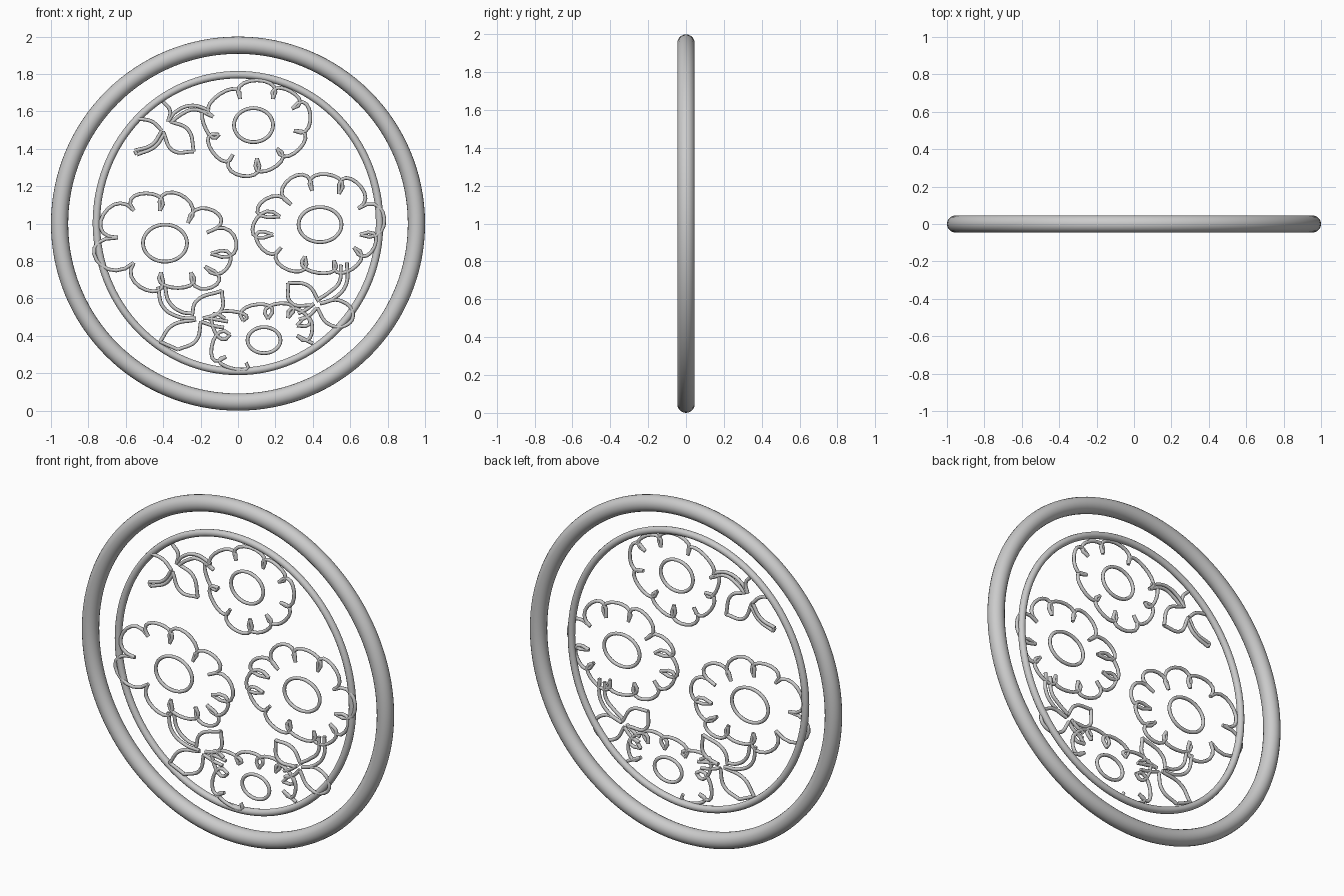
import bpy, math
from mathutils import Vector

if "Cube" in bpy.data.objects:
    bpy.data.objects.remove(bpy.data.objects["Cube"])

S = 187.0       # sketch steps per unit
WIRE = 0.01     # wire radius
Y = -0.034      # flower work sits slightly forward of the inner ring


def P(p):
    # sketch point (x right, y down) to world
    return Vector(((p[0] - 238) / S, Y, (412 - p[1]) / S))


def finish(ob):
    bpy.ops.object.select_all(action='DESELECT')
    bpy.context.view_layer.objects.active = ob
    ob.select_set(True)
    if ob.type == 'CURVE':
        bpy.ops.object.convert(target='MESH')
    bpy.ops.object.shade_smooth_by_angle(angle=math.radians(50))


def wire(name):
    cu = bpy.data.curves.new(name, 'CURVE')
    cu.dimensions = '3D'
    cu.bevel_depth = WIRE
    cu.bevel_resolution = 2
    cu.resolution_u = 10
    cu.use_fill_caps = True
    ob = bpy.data.objects.new(name, cu)
    bpy.context.collection.objects.link(ob)
    return ob


def path(cu, pts):
    # smooth line through a few points
    sp = cu.splines.new('BEZIER')
    sp.bezier_points.add(len(pts) - 1)
    for b, p in zip(sp.bezier_points, pts):
        b.co = P(p)
        b.handle_left_type = b.handle_right_type = 'AUTO'


def petal(cu, a, t, b):
    # round lobe from notch a over tip t to notch b
    a, t, b = P(a), P(t), P(b)
    d = t - (a + b) / 2
    d *= (1 - 0.009 / d.length) * 4 / 3
    # narrow petals get a wider belly
    w = (b - a).normalized() * max(0.25 * (b - a).length, 0.17 - 0.5 * (b - a).length)
    sp = cu.splines.new('BEZIER')
    sp.bezier_points.add(1)
    for q, co, h in zip(sp.bezier_points, (a, b), (a + d - w, b + d + w)):
        q.handle_left_type = q.handle_right_type = 'FREE'
        q.co = co
        q.handle_right = h
        q.handle_left = h


def ring(name, cx, cz, rx, rz, r, y=0.0, seg=128, sides=20):
    # elliptical hoop with a round section
    verts, faces = [], []
    for i in range(seg):
        a = 2 * math.pi * i / seg
        n = Vector((math.cos(a) * rz, 0, math.sin(a) * rx)).normalized()
        c = Vector((cx + rx * math.cos(a), y, cz + rz * math.sin(a)))
        for j in range(sides):
            b = 2 * math.pi * j / sides
            verts.append(c + n * (r * math.cos(b)) + Vector((0, r * math.sin(b), 0)))
            k, m = (i + 1) % seg, (j + 1) % sides
            faces.append((i * sides + j, i * sides + m, k * sides + m, k * sides + j))
    me = bpy.data.meshes.new(name)
    me.from_pydata(verts, [], faces)
    ob = bpy.data.objects.new(name, me)
    bpy.context.collection.objects.link(ob)
    finish(ob)


def flower(name, eye, pts, closed=True, tail=None):
    # pts alternate notch, tip, notch, tip ...
    ob = wire(name + "_petals")
    if closed:
        pts = pts + [pts[0]]
    for i in range(0, len(pts) - 2, 2):
        petal(ob.data, *pts[i:i + 3])
    if tail:
        path(ob.data, [pts[-1], tail])
    finish(ob)
    c = P(eye[:2])
    ring(name + "_eye", c.x, c.z, eye[2] / S, eye[3] / S, WIRE, Y, 40, 8)


def sprig(name, paths):
    ob = wire(name)
    for p in paths:
        path(ob.data, p)
    finish(ob)


# hoops
ring("outer_hoop", 0, 1.0, 0.954, 0.954, 0.046)
ring("inner_hoop", 0, 1.003, 0.757, 0.793, 0.02, -0.023, 128, 12)

# flowers
flower("top_flower", (253.5, 126.5, 19.5, 17),
       [(213, 118), (219, 94), (240, 100), (257, 80), (273, 100), (291, 91),
        (292, 110), (312, 116), (294, 132), (301, 151), (277, 150), (272, 172),
        (257, 160), (242, 179), (233, 156), (211, 154), (219, 136), (202, 125)])
flower("left_flower", (165, 244.5, 22, 18.5),
       [(160, 212), (180, 194), (188, 224), (215, 211), (207, 234), (238, 243),
        (211, 255), (231, 266), (205, 268), (213, 290), (191, 274), (178, 291),
        (161, 274), (146, 293), (134, 264), (95, 262), (118, 239), (102, 215),
        (134, 212), (146, 193)])
flower("right_flower", (320, 226, 21.5, 17.5),
       [(312, 192), (327, 174), (339, 195), (357, 182), (358, 210), (386, 220),
        (360, 236), (376, 249), (354, 249), (353, 272), (334, 262), (318, 276),
        (305, 258), (288, 273), (281, 249), (257, 246), (273, 236), (252, 225),
        (280, 218), (259, 204), (291, 206), (290, 178)])
flower("bottom_flower", (264, 341.5, 16.5, 13),
       [(246, 364), (230, 371), (226, 358), (210, 348), (230, 336), (211, 328),
        (225, 320), (232, 311), (243, 322), (258, 304), (268, 320), (281, 303),
        (288, 319), (306, 314), (297, 327), (314, 329), (297, 337)],
       closed=False, tail=(313, 345))

# stems and leaves
sprig("left_sprig", [
    [(158, 288), (163, 308), (178, 318), (196, 320)],
    [(165, 288), (169, 303), (181, 313), (193, 315)],
    [(192, 317), (196, 303), (222, 292)],
    [(222, 292), (221, 312), (203, 320)],
    [(196, 321), (172, 327), (160, 343)],
    [(201, 323), (196, 342), (178, 351)],
    [(178, 351), (160, 343)],
    [(203, 319), (217, 321), (228, 323)],
    [(201, 323), (213, 327), (224, 329)]])
sprig("right_sprig", [
    [(341, 266), (339, 284), (330, 293), (318, 301)],
    [(347, 264), (346, 286), (335, 299), (320, 305)],
    [(288, 284), (308, 287), (319, 303)],
    [(288, 284), (291, 304), (312, 307)],
    [(320, 305), (340, 302), (353, 316), (345, 327), (328, 325), (317, 309)],
    [(314, 305), (306, 311), (298, 315)],
    [(317, 309), (309, 317), (299, 321)]])
sprig("top_sprig", [
    [(210, 112), (192, 107), (176, 113), (168, 123)],
    [(213, 118), (194, 111), (181, 116), (171, 124)],
    [(171, 123), (188, 131), (194, 153)],
    [(194, 153), (173, 152), (163, 133)],
    [(163, 103), (170, 112), (168, 123)],
    [(138, 120), (152, 123), (162, 132)],
    [(162, 132), (152, 146), (135, 152)],
    [(164, 136), (155, 148), (137, 156)],
    [(135, 152), (137, 156)]])
